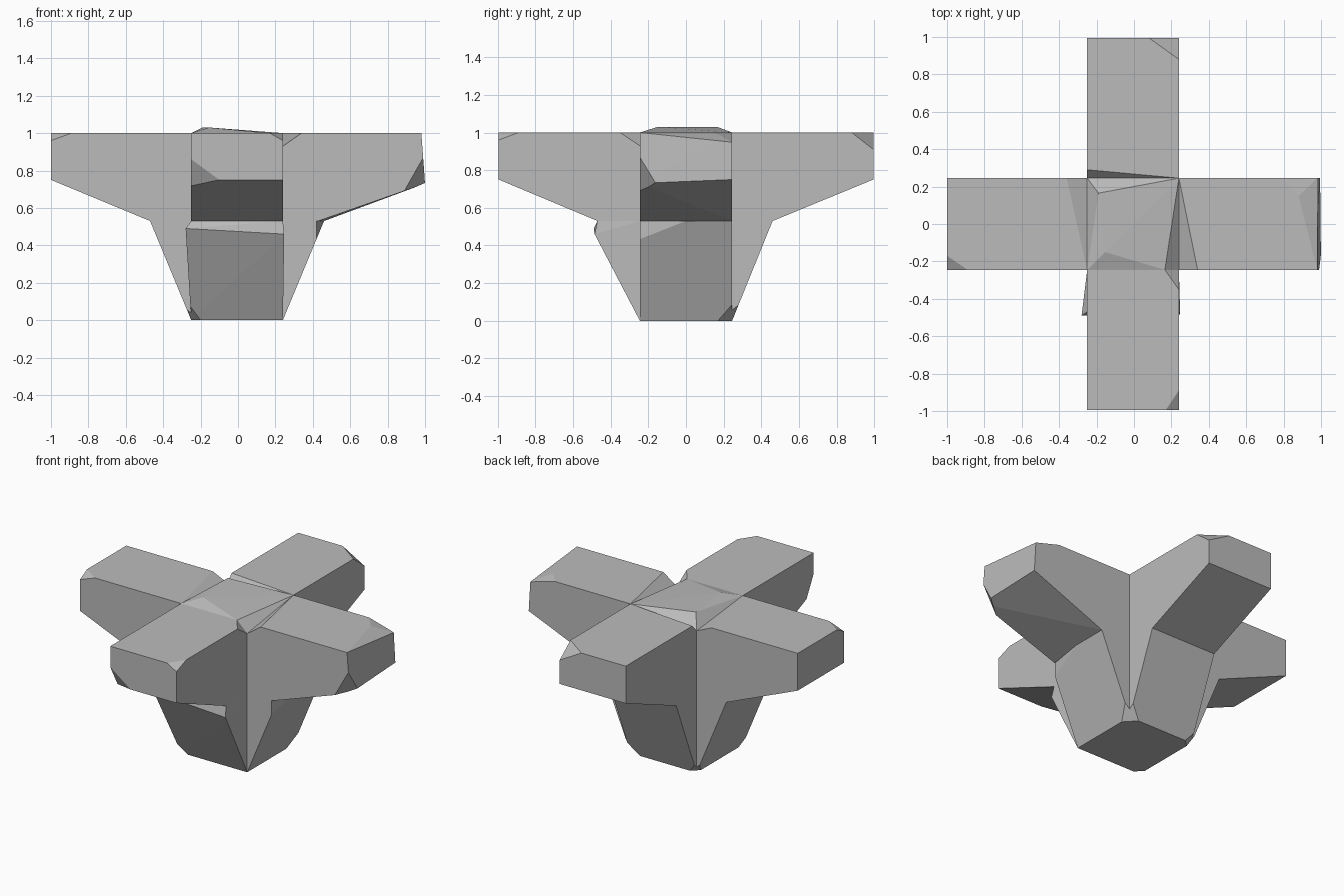
import bpy, bmesh
from mathutils import Vector

if "Cube" in bpy.data.objects:
    bpy.data.objects.remove(bpy.data.objects["Cube"])

stone = bpy.data.materials.new("grey stone")
stone.use_nodes = True
stone.diffuse_color = (0.5, 0.5, 0.5, 1)
bsdf = stone.node_tree.nodes["Principled BSDF"]
bsdf.inputs["Base Color"].default_value = stone.diffuse_color
bsdf.inputs["Roughness"].default_value = 0.9

# Edges of the square core
L, R, F, B = -0.25, 0.24, -0.245, 0.245
SHOULDER, END, TIP = 0.53, 0.75, 0.995


def hull(name, points, chips=()):
    """Convex block, with each chip (three points) sliced off its far side."""
    bm = bmesh.new()
    for p in points:
        bm.verts.new(p)
    res = bmesh.ops.convex_hull(bm, input=bm.verts[:])
    spare = {g for g in res["geom_interior"] + res["geom_unused"]
             if isinstance(g, bmesh.types.BMVert)}
    bmesh.ops.delete(bm, geom=list(spare), context='VERTS')
    centre = sum((v.co for v in bm.verts), Vector()) / len(bm.verts)
    for chip in chips:
        a, b, c = map(Vector, chip)
        n = (b - a).cross(c - a).normalized()
        if n.dot(centre - a) > 0:
            n.negate()
        bmesh.ops.bisect_plane(bm, geom=bm.verts[:] + bm.edges[:] + bm.faces[:],
                               dist=1e-5, plane_co=a, plane_no=n, clear_outer=True)
        bmesh.ops.holes_fill(bm, edges=[e for e in bm.edges if e.is_boundary], sides=0)
    bmesh.ops.dissolve_limit(bm, angle_limit=0.01, verts=bm.verts[:], edges=bm.edges[:])
    bmesh.ops.recalc_face_normals(bm, faces=bm.faces[:])
    mesh = bpy.data.meshes.new(name)
    bm.to_mesh(mesh)
    bm.free()
    mesh.materials.append(stone)
    bpy.context.collection.objects.link(bpy.data.objects.new(name, mesh))


def along_x(profile):
    return [(x, y, z) for x, z in profile for y in (F, B)]


def along_y(profile):
    return [(x, y, z) for y, z in profile for x in (L, R)]


def beam(root, knee, tip):
    return [(root, 1), (root, SHOULDER), (knee, SHOULDER), (tip, END), (tip, 1)]


def stem(root, knee):
    return [(root, 0), (root, SHOULDER), (knee, SHOULDER)]


# Chips at the foot corners, shared by the core and its neighbours
foot_back_left = [(R, 0.17, 0), (0.28, B, 0.09), (0.17, B, 0)]
foot_back_right = [(L, 0.2, 0), (-0.265, B, 0.05), (-0.2, B, 0)]
foot_front_right = [(L, -0.2, 0), (-0.265, F, 0.05), (-0.2, F, 0)]

# Core with sloping cap and two dented corners
hull("core",
     [(x, y, 0) for x in (L, R) for y in (F, B)] +
     [(L, B, 0.95), (L, F, 1), (0.165, F, 1), (R, B, 1), (R, F, 0.93),
      (-0.19, 0.165, 1.03), (-0.155, -0.15, 1.03)],
     [foot_back_left, foot_back_right, foot_front_right])

# Horizontal beams
hull("left_beam",
     [(R, F, 1), (R, B, 1), (R, F, SHOULDER), (R, B, SHOULDER),
      (0.43, F, SHOULDER), (0.46, B, SHOULDER),
      (1, F, 0.73), (0.995, B, END), (0.98, F, 1), (0.98, B, 1)],
     [[(R, B, 1), (0.34, F, 1), (R, F, 0.93)],
      [(0.98, F, 1), (0.88, 0.15, 1), (0.98, B, 0.95)],
      [(0.8, B, 1), (0.88, 0.15, 1), (0.98, B, 0.95)],
      [(0.985, F, 0.86), (0.9, F, 0.71), (1, -0.16, 0.73)]])
hull("right_beam", along_x(beam(L, -0.47, -1)),
     [[(L, F, 1), (-0.36, B, 1), (L, B, 0.95)],
      [(-1, -0.17, 1), (-0.89, F, 1), (-1, F, 0.96)]])
hull("front_beam", along_y(beam(F, -0.47, -TIP)),
     [[(0.165, F, 1), (R, -0.35, 1), (R, F, 0.93)],
      [(0.17, -TIP, 1), (R, -0.89, 1), (R, -TIP, 0.96)],
      [(L, -TIP, 0.86), (-0.1, -TIP, END), (L, -0.92, 0.72)]])
hull("back_beam", along_y(beam(B, 0.46, TIP)),
     [[(R, B, 1), (L, 0.29, 1), (L, B, 0.95)],
      [(0.08, TIP, 1), (R, 0.88, 1), (R, TIP, 0.91)]])

# Tapered stems under the beams
hull("left_stem", along_x(stem(R, 0.46)),
     [[(0.42, F, 0.45), (0.42, F, SHOULDER), (0.46, 0, SHOULDER)], foot_back_left])
hull("right_stem", along_x(stem(L, -0.47)), [foot_back_right, foot_front_right])
hull("back_stem", along_y(stem(B, 0.46)), [foot_back_left, foot_back_right])
hull("front_stem", along_y(stem(F, -0.47)) + [(-0.28, -0.49, 0.49), (0.247, -0.485, 0.46)],
     [foot_front_right])
